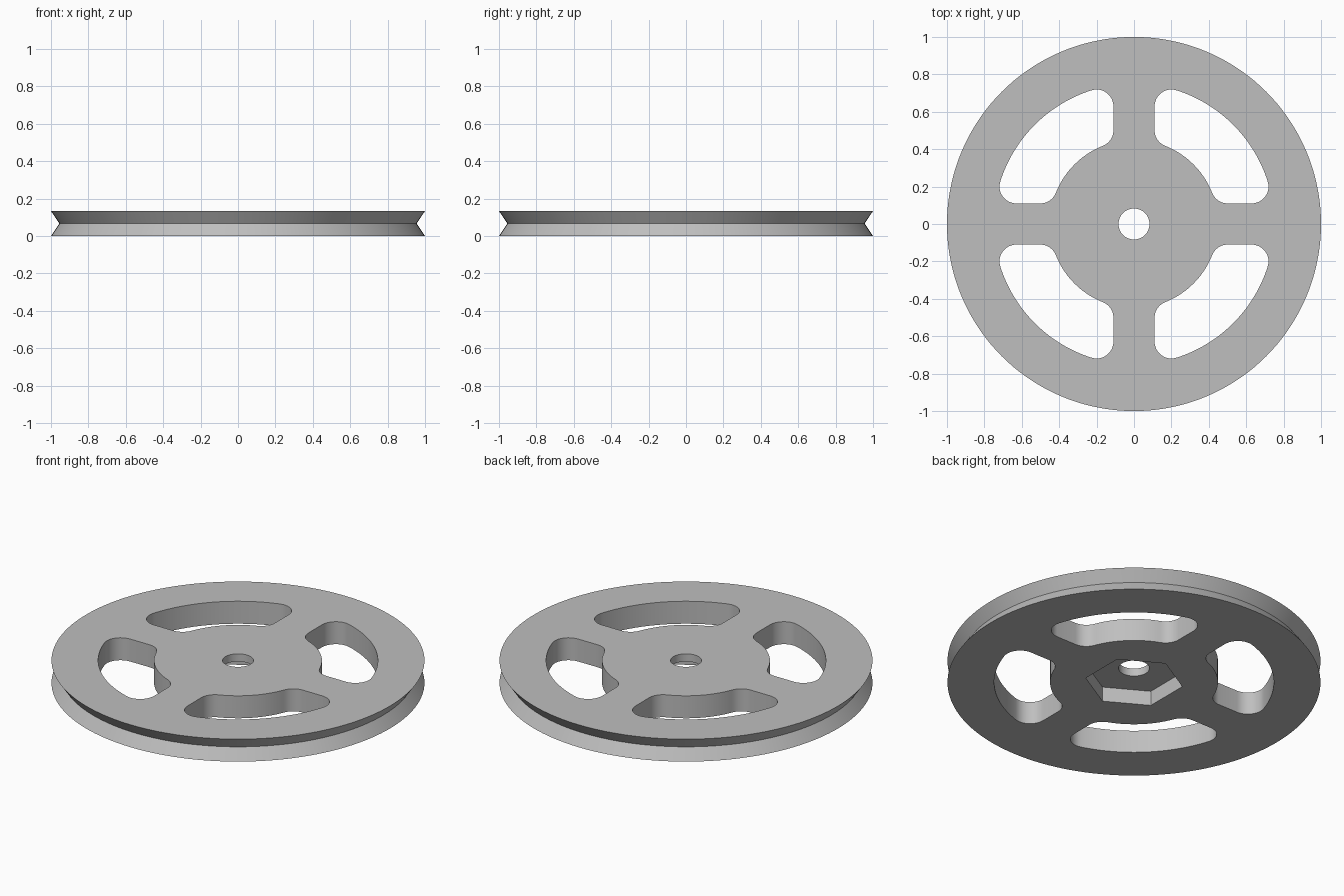
import bpy
import bmesh
from math import sin, cos, pi, radians, sqrt, atan2

THICK = 0.133      # wheel thickness
GROOVE_R = 0.955   # bottom of the belt groove
HUB_R, RIM_R = 0.45, 0.75
SPOKE = 0.11       # half width of a spoke
FILLET = 0.09      # window corner radius
HEX_DEPTH = 0.087

if "Cube" in bpy.data.objects:
    bpy.data.objects.remove(bpy.data.objects["Cube"])

grey = bpy.data.materials.new("light grey")
grey.use_nodes = True
colour = (0.52, 0.52, 0.52, 1)
grey.diffuse_color = colour
grey.node_tree.nodes["Principled BSDF"].inputs["Base Color"].default_value = colour


def arc(cx, cy, r, start, end, n):
    """Points along an arc, angles in radians."""
    steps = [start + (end - start) * i / n for i in range(n + 1)]
    return [(cx + r * cos(a), cy + r * sin(a)) for a in steps]


def add_object(name, bm):
    bmesh.ops.recalc_face_normals(bm, faces=bm.faces)
    mesh = bpy.data.meshes.new(name)
    bm.to_mesh(mesh)
    bm.free()
    mesh.materials.append(grey)
    obj = bpy.data.objects.new(name, mesh)
    bpy.context.collection.objects.link(obj)
    return obj


def prism(name, outline, z0, z1):
    """Closed outline extruded straight up."""
    bm = bmesh.new()
    face = bm.faces.new([bm.verts.new((x, y, z0)) for x, y in outline])
    top = bmesh.ops.extrude_face_region(bm, geom=[face])["geom"]
    verts = [v for v in top if isinstance(v, bmesh.types.BMVert)]
    bmesh.ops.translate(bm, verts=verts, vec=(0, 0, z1 - z0))
    return add_object(name, bm)


def window_outline():
    """Rounded opening between two spokes, symmetric about the diagonal."""
    c = SPOKE + FILLET
    outer = sqrt((RIM_R - FILLET) ** 2 - c * c)
    inner = sqrt((HUB_R + FILLET) ** 2 - c * c)
    a_out, a_in = atan2(c, outer), atan2(c, inner)
    pts = arc(outer, c, FILLET, -pi / 2, a_out, 12)
    pts += arc(0, 0, RIM_R, a_out, pi / 2 - a_out, 32)[1:-1]
    pts += arc(c, outer, FILLET, pi / 2 - a_out, pi, 12)
    pts += arc(c, inner, FILLET, pi, 3 * pi / 2 - a_in, 10)
    pts += arc(0, 0, HUB_R, pi / 2 - a_in, a_in, 24)[1:-1]
    pts += arc(inner, c, FILLET, pi + a_in, 3 * pi / 2, 10)
    return pts


# Grooved disc: three stacked rings joined by a V, capped top and bottom
bm = bmesh.new()
rings = []
for r, z in ((1, 0), (GROOVE_R, THICK / 2), (1, THICK)):
    rings.append([bm.verts.new((x, y, z)) for x, y in arc(0, 0, r, 0, 2 * pi, 144)[:-1]])
for low, high in zip(rings, rings[1:]):
    for i in range(len(low)):
        bm.faces.new((low[i - 1], low[i], high[i], high[i - 1]))
bm.faces.new(rings[0])
bm.faces.new(rings[-1])
wheel = add_object("pulley_wheel", bm)

# Cutters: four windows, axle hole, hexagonal nut pocket underneath
cutters = []
for i in range(4):
    cutter = prism("window_cutter", window_outline(), -0.1, 0.3)
    cutter.rotation_euler.z = i * pi / 2
    cutters.append(cutter)
cutters.append(prism("axle_hole_cutter", arc(0, 0, 0.083, 0, 2 * pi, 48)[:-1], -0.1, 0.3))
cutters.append(prism("nut_pocket_cutter",
                     arc(0, 0, 0.263, radians(30), radians(390), 6)[:-1], -0.1, HEX_DEPTH))

bpy.context.view_layer.objects.active = wheel
for cutter in cutters:
    cutter.hide_render = True
    mod = wheel.modifiers.new(cutter.name, "BOOLEAN")
    mod.operation = "DIFFERENCE"
    mod.solver = "EXACT"
    mod.object = cutter
    bpy.ops.object.modifier_apply(modifier=mod.name)
for cutter in cutters:
    bpy.data.objects.remove(cutter)

# Smooth curved walls, sharp rims
bpy.ops.object.select_all(action="DESELECT")
wheel.select_set(True)
bpy.ops.object.shade_smooth_by_angle(angle=radians(30))
